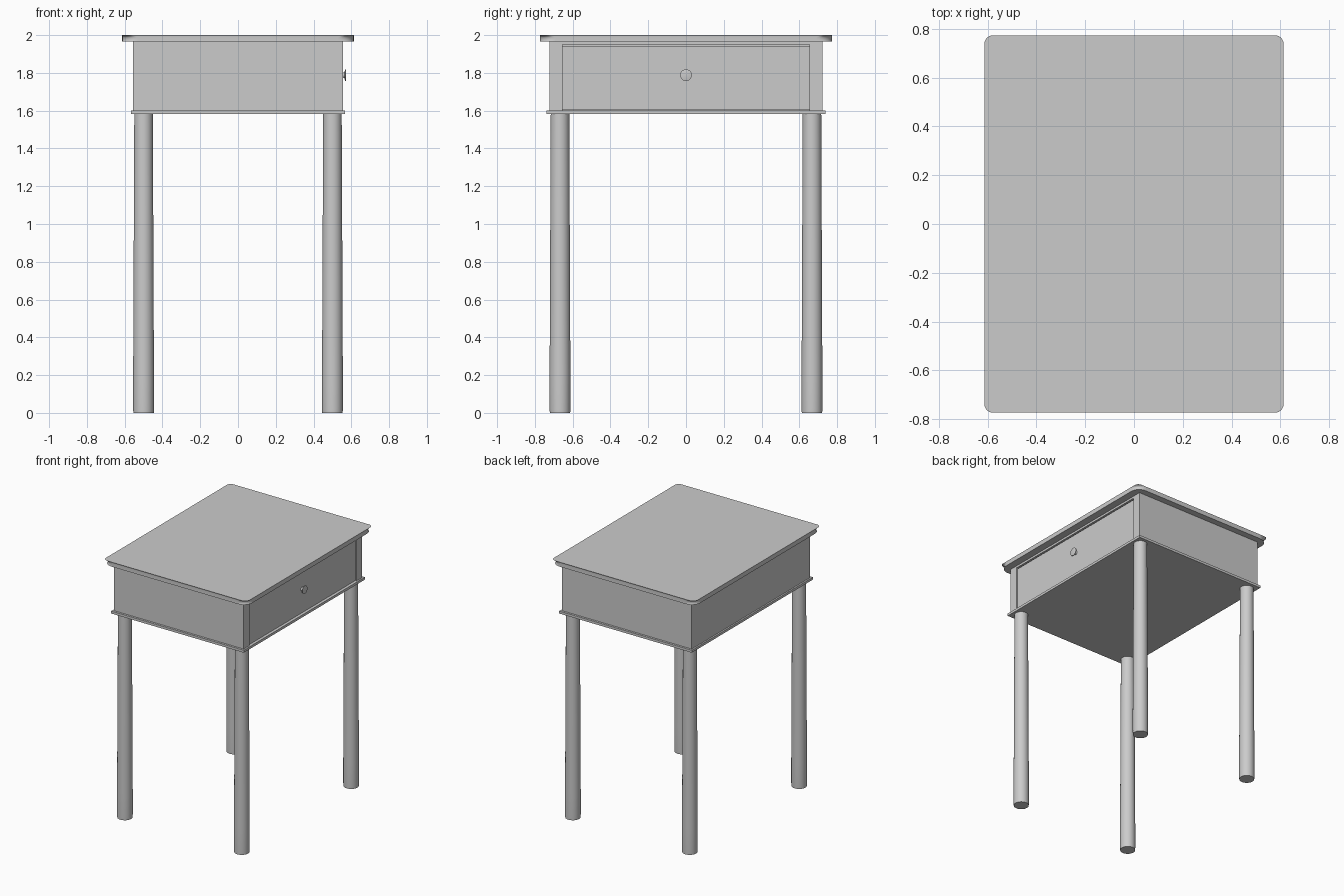
import bpy, bmesh
from math import cos, sin, pi, radians

if "Cube" in bpy.data.objects:
    bpy.data.objects.remove(bpy.data.objects["Cube"])


def finish(bm, name, angle=None):
    bmesh.ops.recalc_face_normals(bm, faces=bm.faces)
    mesh = bpy.data.meshes.new(name)
    bm.to_mesh(mesh)
    bm.free()
    ob = bpy.data.objects.new(name, mesh)
    bpy.context.collection.objects.link(ob)
    if angle:
        bpy.ops.object.select_all(action='DESELECT')
        ob.select_set(True)
        bpy.context.view_layer.objects.active = ob
        bpy.ops.object.shade_smooth_by_angle(angle=radians(angle))
    return ob


def box(name, lo, hi):
    bm = bmesh.new()
    bmesh.ops.create_cube(bm, size=1)
    for v in bm.verts:
        v.co = [(a + b) / 2 + c * (b - a) for a, b, c in zip(lo, hi, v.co)]
    return finish(bm, name)


def loft(name, rings, angle):
    """Skin a stack of equal-length point rings and cap both ends."""
    bm = bmesh.new()
    loops = [[bm.verts.new(p) for p in ring] for ring in rings]
    n = len(loops[0])
    for a, b in zip(loops, loops[1:]):
        for i in range(n):
            j = (i + 1) % n
            bm.faces.new((a[i], a[j], b[j], b[i]))
    bm.faces.new(loops[0][::-1])
    bm.faces.new(loops[-1])
    return finish(bm, name, angle)


def rounded_rect(hx, hy, r, z, seg=8):
    pts = []
    for k, (sx, sy) in enumerate([(1, 1), (-1, 1), (-1, -1), (1, -1)]):
        for i in range(seg + 1):
            a = (k + i / seg) * pi / 2
            pts.append((sx * (hx - r) + r * cos(a), sy * (hy - r) + r * sin(a), z))
    return pts


def circle(cx, cy, r, z, n=32):
    return [(cx + r * cos(2 * pi * i / n), cy + r * sin(2 * pi * i / n), z) for i in range(n)]


# Tabletop: rounded corners, softly sloped border (inset, z)
edge = [(0.012, 1.965), (0.0, 1.974), (0.0, 1.986), (0.006, 1.992), (0.016, 1.995), (0.05, 2.0)]
loft("tabletop", [rounded_rect(0.613, 0.773, 0.085 - i, z) for i, z in edge], 35)

# Case walls, open on +x for the drawer
X, Y, Z0, Z1 = 0.555, 0.723, 1.6, 1.968
W = 0.655
box("case_back_panel", (-X, -Y, Z0), (-X + 0.05, Y, Z1))
for s, name in ((-1, "front"), (1, "rear")):
    y = sorted((s * W, s * Y))
    box(f"case_{name}_side", (-X + 0.05, y[0], Z0), (X, y[1], Z1))
box("drawer_top_rail", (X - 0.06, -W, 1.949), (X, W, Z1))

# Base plate with a small lip
box("base_plate", (-0.567, -0.739, 1.583), (0.567, 0.739, 1.602))

# Drawer front, slightly recessed with a gap above
box("drawer_front", (0.515, -W + 0.001, 1.604), (0.547, W - 0.001, 1.942))

# Drawer knob: narrow stem flaring to a flat disc
knob = [(0.016, 0.0), (0.013, 0.012), (0.016, 0.018), (0.031, 0.023), (0.031, 0.027), (0.028, 0.028)]
k = loft("drawer_knob", [circle(0, 0, r, z) for r, z in knob], 35)
k.rotation_euler = (0, pi / 2, 0)
k.location = (0.545, 0, 1.788)

# Legs: round, a touch thicker at the foot
profile = [(0.054, 0.0), (0.055, 0.02), (0.055, 0.2), (0.049, 1.585)]
for sx, nx in ((-1, "left"), (1, "right")):
    for sy, ny in ((-1, "front"), (1, "rear")):
        loft(f"{ny}_{nx}_leg", [circle(sx * 0.5, sy * 0.667, r, z) for r, z in profile], 35)
